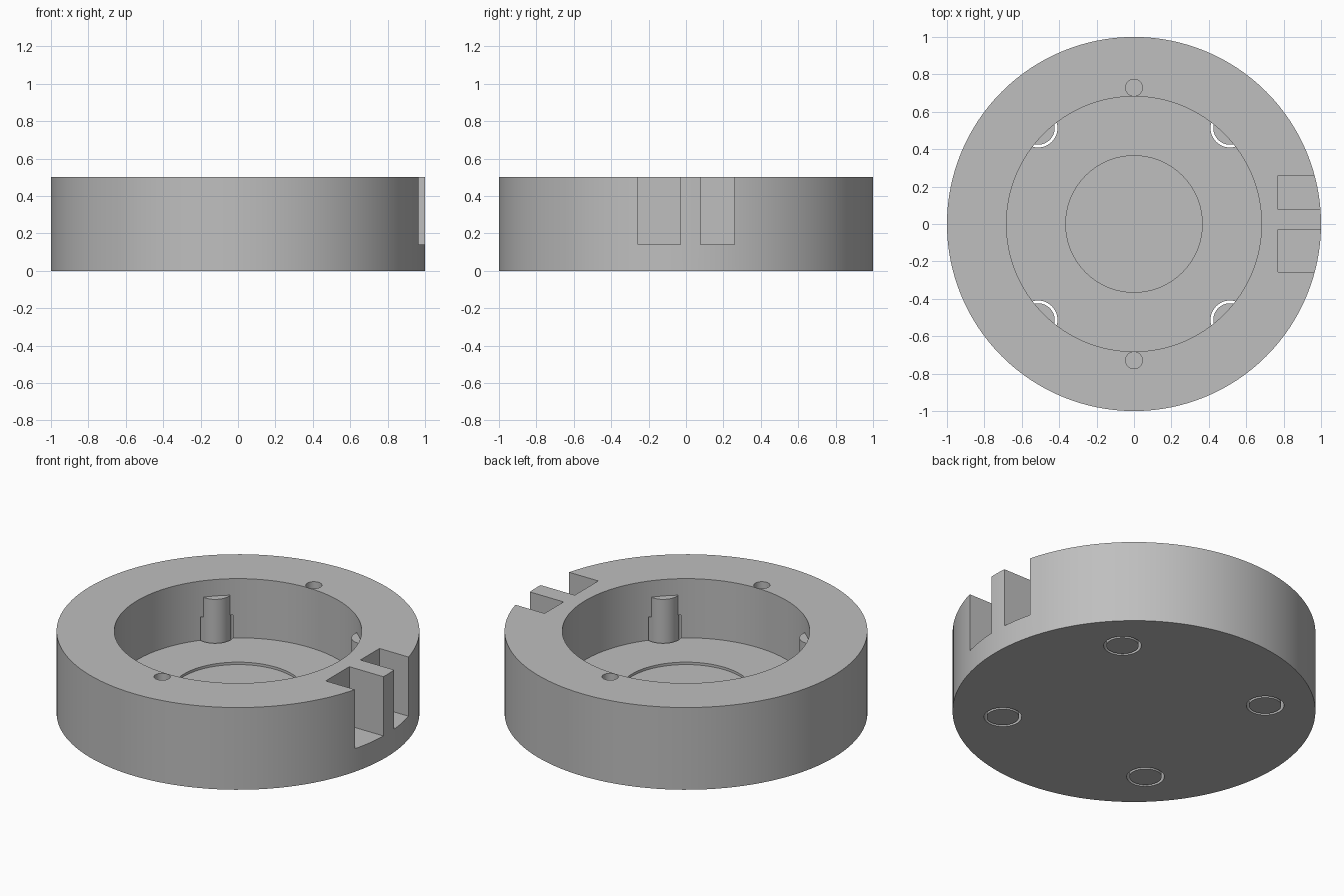
import bpy

default = bpy.data.objects.get("Cube")
if default:
    bpy.data.objects.remove(default, do_unlink=True)

grey = bpy.data.materials.new("light_grey")
grey.use_nodes = True
grey.diffuse_color = (0.52, 0.52, 0.52, 1)
grey.node_tree.nodes["Principled BSDF"].inputs["Base Color"].default_value = (0.52, 0.52, 0.52, 1)

HEIGHT = 0.5
FLOOR = 0.14
OVER = 0.1      # how far cutters reach past a surface


def cylinder(name, radius, z0, z1, x=0, y=0, sides=48):
    bpy.ops.mesh.primitive_cylinder_add(
        vertices=sides, radius=radius, depth=z1 - z0, location=(x, y, (z0 + z1) / 2))
    ob = bpy.context.object
    ob.name = name
    ob.data.materials.append(grey)
    return ob


def box(name, x0, x1, y0, y1, z0, z1):
    bpy.ops.mesh.primitive_cube_add(
        size=1, location=((x0 + x1) / 2, (y0 + y1) / 2, (z0 + z1) / 2))
    ob = bpy.context.object
    ob.name = name
    ob.scale = (x1 - x0, y1 - y0, z1 - z0)
    bpy.ops.object.transform_apply(location=False, rotation=False, scale=True)
    ob.data.materials.append(grey)
    return ob


def activate(ob):
    bpy.ops.object.select_all(action='DESELECT')
    ob.select_set(True)
    bpy.context.view_layer.objects.active = ob


def cut(target, cutter):
    cutter.hide_render = True
    mod = target.modifiers.new("cut", 'BOOLEAN')
    mod.operation = 'DIFFERENCE'
    mod.solver = 'EXACT'
    mod.object = cutter
    activate(target)
    bpy.ops.object.modifier_apply(modifier=mod.name)
    bpy.data.objects.remove(cutter, do_unlink=True)


def smooth(ob):
    activate(ob)
    bpy.ops.object.shade_smooth_by_angle(angle=0.5)


# Round housing with a wide cavity and a shallow step in its floor
housing = cylinder("housing", 1, 0, HEIGHT, sides=128)
cut(housing, cylinder("cavity", 0.682, FLOOR, HEIGHT + OVER, sides=128))
cut(housing, cylinder("floor_recess", 0.365, FLOOR - 0.015, FLOOR + OVER, sides=96))

# Two slots in the outer wall
for y0, y1 in ((-0.257, -0.03), (0.077, 0.26)):
    cut(housing, box("slot", 0.77, 1 + OVER, y0, y1, FLOOR, HEIGHT + OVER))

# Locating holes in the rim
for side in (-1, 1):
    cut(housing, cylinder("rim_hole", 0.045, 0.3, HEIGHT + OVER, y=side * 0.729, sides=32))

# Four posts, each standing in a clearance hole open at the underside
POST = 0.513
for sx, side in ((-1, "right"), (1, "left")):
    for sy, end in ((-1, "front"), (1, "back")):
        x, y = sx * POST, sy * POST
        cut(housing, cylinder("clearance", 0.104, -OVER, 0.28, x, y))
        smooth(cylinder(f"post_{end}_{side}", 0.089, 0, 0.4, x, y))

smooth(housing)
